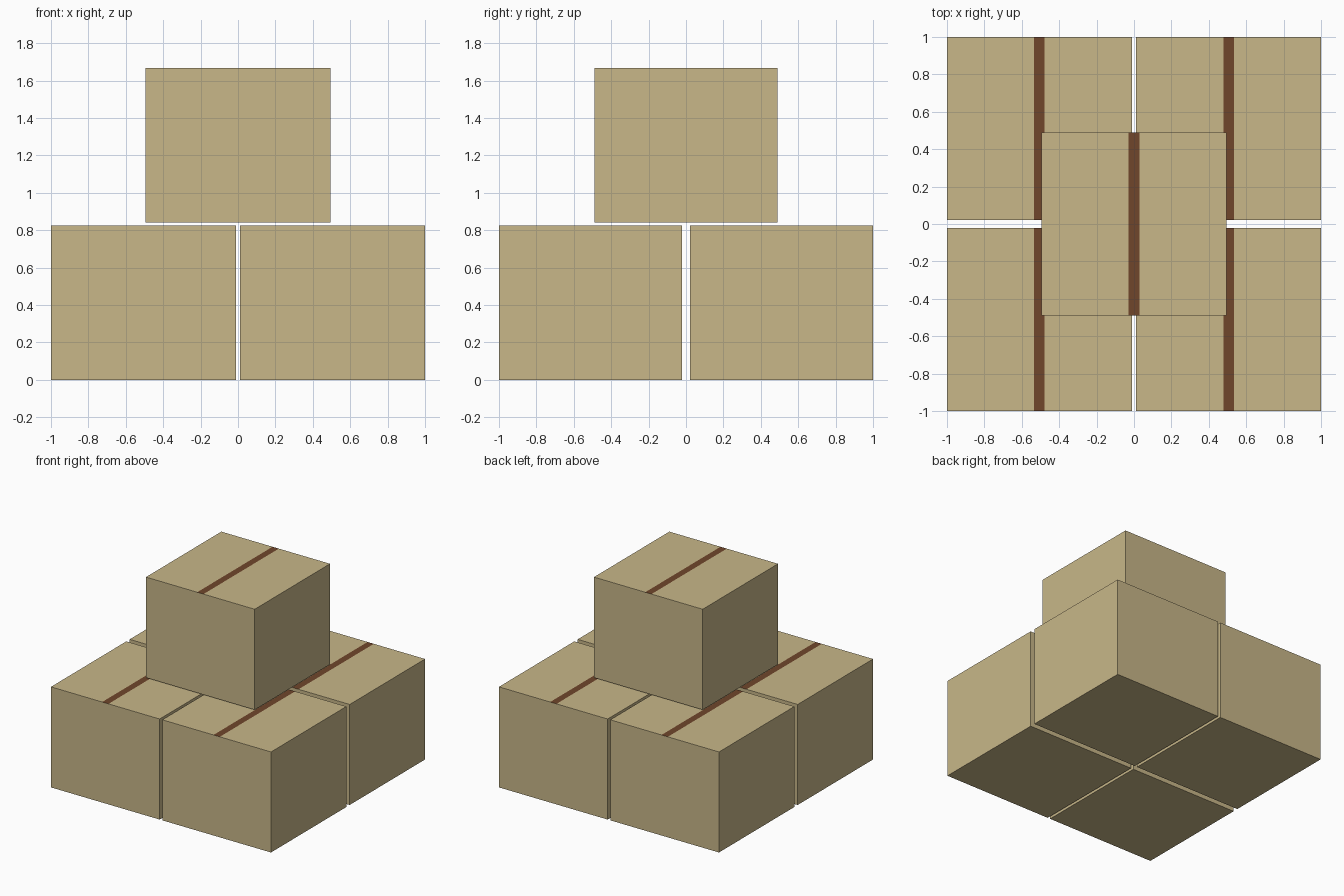
import bpy, bmesh

if "Cube" in bpy.data.objects:
    bpy.data.objects.remove(bpy.data.objects["Cube"])

W, D, H = 0.988, 0.978, 0.826   # box size
TAPE = 0.057                    # tape width


def material(name, rgb):
    m = bpy.data.materials.new(name)
    m.diffuse_color = (*rgb, 1.0)
    m.use_nodes = True
    m.node_tree.nodes["Principled BSDF"].inputs["Base Color"].default_value = m.diffuse_color
    return m


cardboard = material("cardboard", (0.578, 0.474, 0.250))
tape = material("brown_tape", (0.162, 0.061, 0.024))


def box(name, x, y, z):
    """Cardboard box with its base at z and a tape strip cut into the lid."""
    bm = bmesh.new()
    bmesh.ops.create_cube(bm, size=1.0)
    bmesh.ops.scale(bm, vec=(W, D, H), verts=bm.verts)
    # cut the lid on both sides of the tape
    for cx in (-TAPE / 2, TAPE / 2):
        bmesh.ops.bisect_plane(bm, geom=bm.verts[:] + bm.edges[:] + bm.faces[:],
                               plane_co=(cx, 0, 0), plane_no=(1, 0, 0))
    bm.normal_update()
    # the middle strip of the lid is tape
    for f in bm.faces:
        if f.normal.z > 0.9 and abs(f.calc_center_median().x) < TAPE / 2:
            f.material_index = 1
    mesh = bpy.data.meshes.new(name)
    bm.to_mesh(mesh)
    bm.free()
    mesh.materials.append(cardboard)
    mesh.materials.append(tape)
    ob = bpy.data.objects.new(name, mesh)
    ob.location = (x, y, z + H / 2)
    bpy.context.collection.objects.link(ob)


# four boxes on the floor
for sx, side in ((-1, "left"), (1, "right")):
    for sy, end in ((-1, "front"), (1, "back")):
        box(f"box_{end}_{side}", sx * (1 - W / 2), sy * (1 - D / 2), 0)

# one box stacked on top, with a small gap
box("box_top", 0, 0, 0.842)
